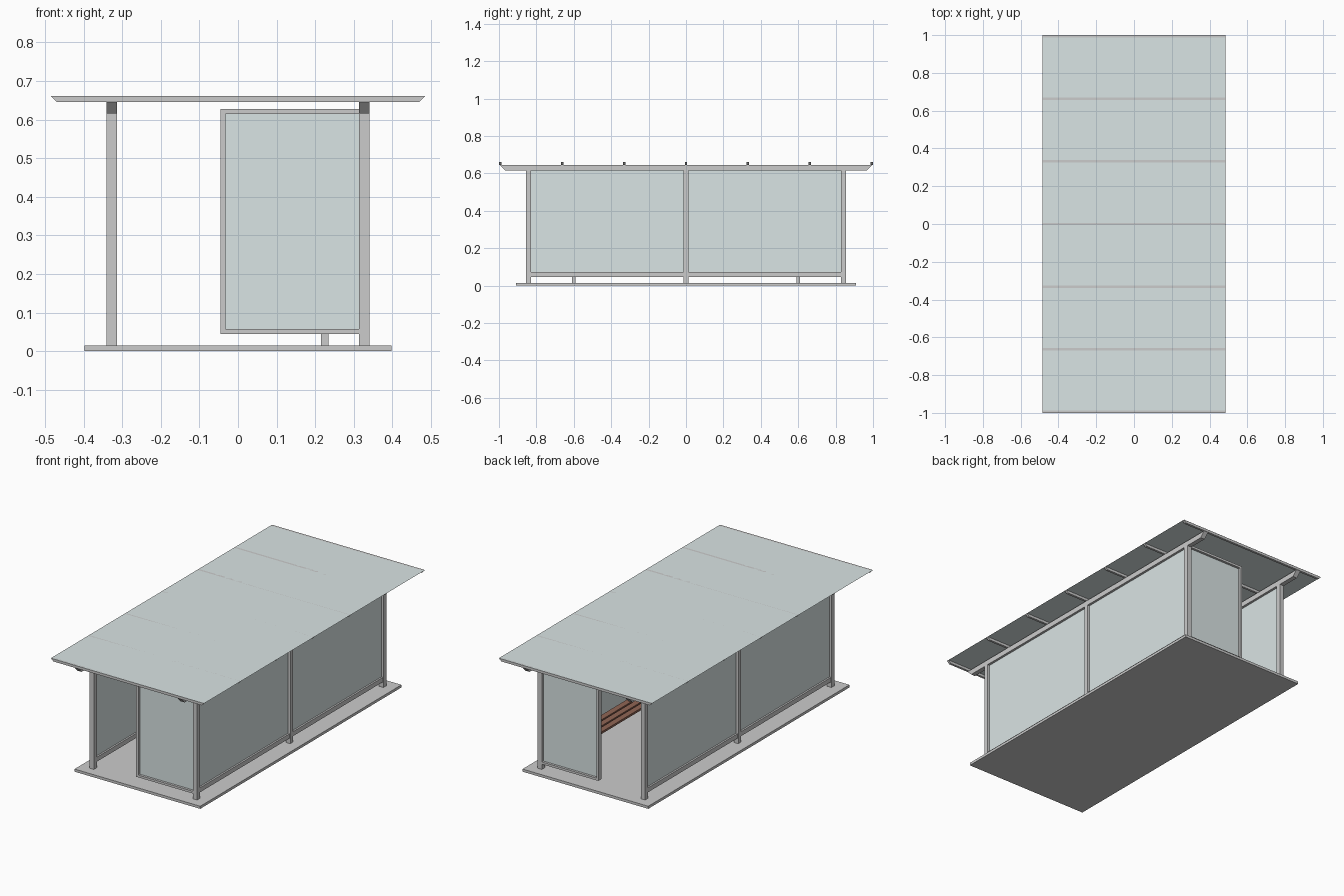
import bpy, bmesh

if "Cube" in bpy.data.objects:
    bpy.data.objects.remove(bpy.data.objects["Cube"])

def material(name, rgb):
    m = bpy.data.materials.new(name)
    m.diffuse_color = (*rgb, 1)
    m.use_nodes = True
    m.node_tree.nodes["Principled BSDF"].inputs["Base Color"].default_value = m.diffuse_color
    return m

glass = material("pale_glass", (0.70, 0.78, 0.78))
wood = material("brown_wood", (0.28, 0.13, 0.09))

def make(name, verts, faces, mat=None):
    me = bpy.data.meshes.new(name)
    me.from_pydata(verts, [], faces)
    bm = bmesh.new()
    bm.from_mesh(me)
    if len(faces) > 1:
        bmesh.ops.recalc_face_normals(bm, faces=bm.faces)
    bm.to_mesh(me)
    bm.free()
    ob = bpy.data.objects.new(name, me)
    bpy.context.collection.objects.link(ob)
    if mat:
        me.materials.append(mat)
    return ob

def bar(name, x, y, z, mat=None, cut_x=0, cut_y=0):
    """Box between (min, max) pairs; cut_x / cut_y shorten the underside for mitred ends."""
    x0, x1, y0, y1 = x[0] + cut_x, x[1] - cut_x, y[0] + cut_y, y[1] - cut_y
    v = [(x0, y0, z[0]), (x1, y0, z[0]), (x1, y1, z[0]), (x0, y1, z[0]),
         (x[0], y[0], z[1]), (x[1], y[0], z[1]), (x[1], y[1], z[1]), (x[0], y[1], z[1])]
    f = [(0, 3, 2, 1), (4, 5, 6, 7), (0, 1, 5, 4), (1, 2, 6, 5), (2, 3, 7, 6), (3, 0, 4, 7)]
    return make(name, v, f, mat)

P = 0.0135            # half post width
PX, PY = 0.327, 0.843 # post centres
BEAM = 0.616          # underside of beams

# Floor slab
bar("floor_slab", (-0.398, 0.398), (-0.91, 0.91), (0, 0.015))

# Long walls: posts, mitred beam, framed glass in two bays
for s, side in ((-1, "left"), (1, "right")):
    xs = (s * PX - P, s * PX + P)
    for y in (-PY, 0, PY):
        bar(side + "_post", xs, (y - P, y + P), (0.015, BEAM))
    bar(side + "_beam", xs, (-0.998, 0.998), (BEAM, 0.646), cut_y=0.03)
    fx = (s * PX - 0.010, s * PX + 0.010)
    for y0, y1 in ((-PY + P, -P), (P, PY - P)):
        bar(side + "_bottom_rail", fx, (y0, y1), (0.046, 0.072))
        x = s * PX
        make(side + "_glass", [(x, y0, 0.072), (x, y1, 0.072), (x, y1, BEAM), (x, y0, BEAM)],
             [(0, 1, 2, 3)], glass)

# Half-width end screens at front and back
for s, end in ((-1, "front"), (1, "back")):
    y = s * PY
    ys = (y - P, y + P)
    x0, x1, z0, z1, t = -0.045, PX - P, 0.045, 0.627, 0.013
    bar(end + "_screen_stile", (x0, x0 + t), ys, (z0, z1))
    bar(end + "_screen_bottom_rail", (x0 + t, x1), ys, (z0, z0 + t))
    bar(end + "_screen_top_rail", (x0 + t, x1), ys, (z1 - t, z1))
    make(end + "_screen_glass", [(x0 + t, y, z0 + t), (x1, y, z0 + t), (x1, y, z1 - t),
                                 (x0 + t, y, z1 - t)], [(0, 1, 2, 3)], glass)

# Roof purlins and thin roof sheet
for i in range(-3, 4):
    y = i * 0.331
    bar("roof_purlin", (-0.485, 0.485), (y - 0.0065, y + 0.0065), (0.646, 0.661), cut_x=0.015)
make("roof_sheet", [(-0.485, -1, 0.661), (0.485, -1, 0.661), (0.485, 1, 0.661), (-0.485, 1, 0.661)],
     [(0, 1, 2, 3)], glass)

# Slatted bench along the right wall
for i in range(3):
    x = 0.17 + i * 0.043
    bar("bench_slat", (x, x + 0.034), (-0.80, 0.80), (0.128, 0.140), wood)
for y in (-0.6, 0, 0.6):
    bar("bench_bracket", (0.18, PX - P), (y - 0.01, y + 0.01), (0.112, 0.128))
    bar("bench_leg", (0.215, 0.235), (y - 0.01, y + 0.01), (0.015, 0.112))
